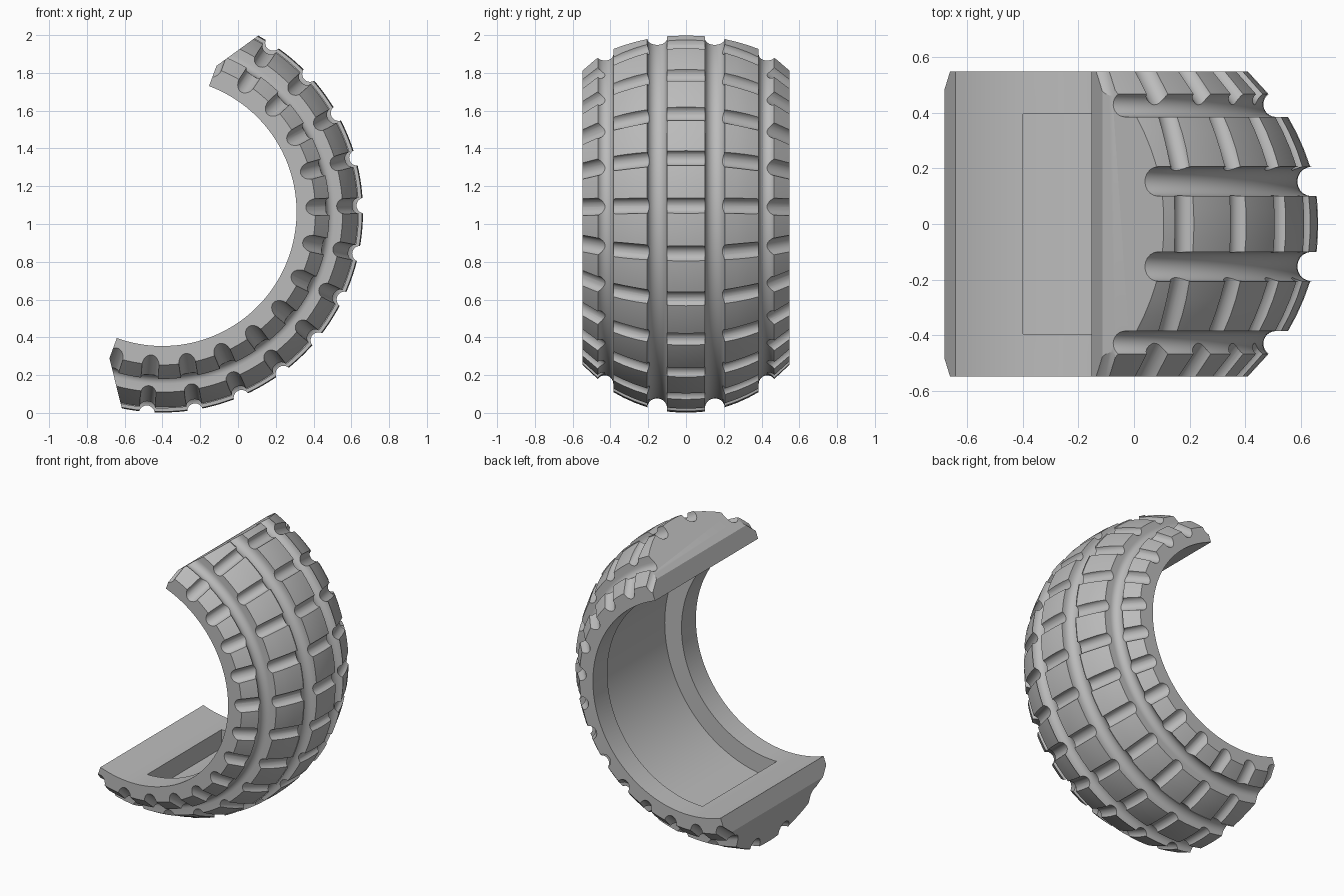
import bpy, bmesh, math
from mathutils import Vector, Matrix

if "Cube" in bpy.data.objects:
    bpy.data.objects.remove(bpy.data.objects["Cube"], do_unlink=True)

CX, CZ = -0.40, 1.064          # wheel axis
START, END = -109.9, 69.7      # arc covered by the half tyre, degrees
MID = (START + END) / 2
STEP, FIRST = 13.75, -108.2    # spacing of the cross grooves


def at(r, y, deg):
    a = math.radians(deg)
    return Vector((CX + r * math.cos(a), y, CZ + r * math.sin(a)))


def sweep(bm, profile, a0, a1, steps):
    """Turn a closed (y, r) profile about the wheel axis into a capped solid."""
    rings = [[bm.verts.new(at(r, y, a0 + (a1 - a0) * i / steps)) for y, r in profile]
             for i in range(steps + 1)]
    n = len(profile)
    for a, b in zip(rings, rings[1:]):
        for j in range(n):
            k = (j + 1) % n
            bm.faces.new((a[j], a[k], b[k], b[j]))
    bm.faces.new(rings[0])
    bm.faces.new(rings[-1])


def finish(bm, name):
    bmesh.ops.recalc_face_normals(bm, faces=bm.faces)
    mesh = bpy.data.meshes.new(name)
    bm.to_mesh(mesh)
    bm.free()
    obj = bpy.data.objects.new(name, mesh)
    bpy.context.collection.objects.link(obj)
    return obj


def round_groove(y, r, rad, stop=180, n=10):
    """Round bottom of a ring groove, from its inner wall outwards."""
    return [(y - rad * math.cos(math.radians(stop * i / n)),
             r - rad * math.sin(math.radians(stop * i / n))) for i in range(n + 1)]


# Tyre cross-section, one side then mirrored
half = [(0.05, 1.061), (0.1, 1.057)]
half += round_groove(0.153, 1.04, 0.053)
half += [(0.206, 1.034), (0.27, 1.011), (0.33, 0.984), (0.385, 0.954)]
half += round_groove(0.43, 0.91, 0.045, 145)
half += [(0.474, 0.878), (0.548, 0.81), (0.548, 0.71)]
profile = [(-y, r) for y, r in reversed(half)] + [(0, 1.062)] + half

bm = bmesh.new()
sweep(bm, profile, START, END, 90)

# Slanted outer part of both ends
for side in (1, -1):
    u = at(1, 0, MID) - at(0, 0, MID)
    v = (at(1, 0, MID + 90) - at(0, 0, MID)) * side
    res = bmesh.ops.bisect_plane(
        bm, geom=bm.verts[:] + bm.edges[:] + bm.faces[:], dist=1e-6,
        plane_co=at(0, 0, 0) + v * 0.82, plane_no=(v * 0.155 - u * 0.23).normalized(),
        clear_outer=True)
    rim = [e for e in bm.edges if e.is_boundary]
    bmesh.ops.holes_fill(bm, edges=rim, sides=0)
tyre = finish(bm, "half_tyre")

# Cutter for the wide recess inside the bore
bm = bmesh.new()
sweep(bm, [(-0.395, 0.5), (0.395, 0.5), (0.395, 0.835), (-0.395, 0.835)], -90, 50, 70)
recess = finish(bm, "recess_cutter")

# Cutters for the cross grooves: one rod per tread row, (y, r) to (y, r)
rods = [((-0.14, 1.07), (0.14, 1.07), 0.042)]
for s in (1, -1):
    rods.append(((s * 0.165, 1.063), (s * 0.425, 0.951), 0.042))
    rods.append(((s * 0.43, 0.925), (s * 0.63, 0.748), 0.046))
bm = bmesh.new()
for i in range(14):
    ang = FIRST + STEP * i
    for (y0, r0), (y1, r1), rad in rods:
        p, q = at(r0, y0, ang), at(r1, y1, ang)
        rot = (q - p).to_track_quat('Z', 'Y').to_matrix().to_4x4()
        bmesh.ops.create_cone(bm, cap_ends=True, segments=24, radius1=rad, radius2=rad,
                              depth=(q - p).length,
                              matrix=Matrix.Translation((p + q) / 2) @ rot)
grooves = finish(bm, "cross_groove_cutter")

for cutter in (recess, grooves):
    cutter.hide_render = True
    mod = tyre.modifiers.new(cutter.name, 'BOOLEAN')
    mod.operation = 'DIFFERENCE'
    mod.solver = 'EXACT'
    mod.use_self = True
    mod.object = cutter

# Bake the cuts and drop the cutters
bpy.context.view_layer.update()
baked = bpy.data.meshes.new_from_object(
    tyre.evaluated_get(bpy.context.evaluated_depsgraph_get()))
tyre.modifiers.clear()
tyre.data = baked
for cutter in (recess, grooves):
    bpy.data.objects.remove(cutter, do_unlink=True)

# Plain grey material
mat = bpy.data.materials.new("plain_grey")
mat.use_nodes = True
grey = (0.5, 0.5, 0.5, 1)
mat.diffuse_color = grey
mat.node_tree.nodes["Principled BSDF"].inputs["Base Color"].default_value = grey
tyre.data.materials.clear()
tyre.data.materials.append(mat)
for p in tyre.data.polygons:
    p.material_index = 0

bpy.ops.object.select_all(action='DESELECT')
tyre.select_set(True)
bpy.context.view_layer.objects.active = tyre
bpy.ops.object.shade_smooth_by_angle(angle=math.radians(25))
